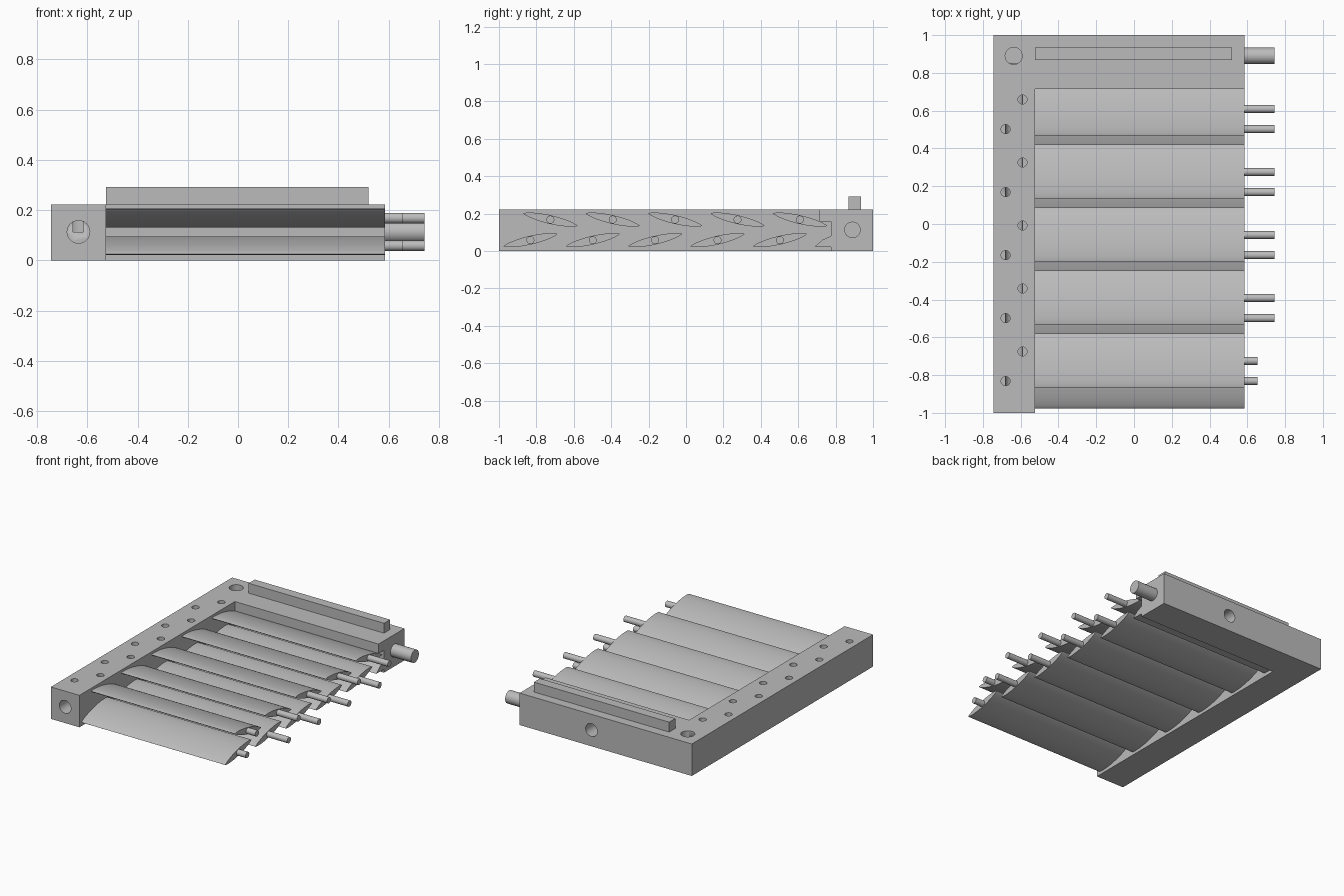
import bpy, bmesh
from math import cos, sin, pi, radians
from mathutils import Matrix, Vector

cube = bpy.data.objects.get("Cube")
if cube:
    bpy.data.objects.remove(cube, do_unlink=True)

grey = bpy.data.materials.new("satin grey")
grey.use_nodes = True
colour = (0.5, 0.5, 0.5, 1)
grey.diffuse_color = colour
grey.node_tree.nodes["Principled BSDF"].inputs["Base Color"].default_value = colour

LEFT, INNER, RIGHT, TOP = -0.745, -0.525, 0.585, 0.223


def finish(name, bm, smooth=True):
    bmesh.ops.recalc_face_normals(bm, faces=bm.faces)
    mesh = bpy.data.meshes.new(name)
    bm.to_mesh(mesh)
    bm.free()
    mesh.materials.append(grey)
    ob = bpy.data.objects.new(name, mesh)
    bpy.context.collection.objects.link(ob)
    if smooth:
        bpy.ops.object.select_all(action='DESELECT')
        ob.select_set(True)
        bpy.context.view_layer.objects.active = ob
        bpy.ops.object.shade_smooth_by_angle(angle=radians(35))
    return ob


def extrude(name, outline, axis_vector, smooth=True):
    """Prism from a closed outline of 3D points."""
    bm = bmesh.new()
    face = bm.faces.new([bm.verts.new(p) for p in outline])
    new = bmesh.ops.extrude_face_region(bm, geom=[face])["geom"]
    verts = [g for g in new if isinstance(g, bmesh.types.BMVert)]
    bmesh.ops.translate(bm, verts=verts, vec=axis_vector)
    return finish(name, bm, smooth)


def box(name, lo, hi):
    outline = [(lo[0], lo[1], lo[2]), (hi[0], lo[1], lo[2]),
               (hi[0], hi[1], lo[2]), (lo[0], hi[1], lo[2])]
    return extrude(name, outline, (0, 0, hi[2] - lo[2]), False)


def rod(name, start, end, radius):
    a, b = Vector(start), Vector(end)
    turn = (b - a).to_track_quat('Z', 'Y').to_matrix().to_4x4()
    bm = bmesh.new()
    bmesh.ops.create_cone(bm, cap_ends=True, segments=32, radius1=radius,
                          radius2=radius, depth=(b - a).length,
                          matrix=Matrix.Translation((a + b) / 2) @ turn)
    return finish(name, bm)


def drill(target, cutters):
    for cutter in cutters:
        mod = target.modifiers.new("hole", 'BOOLEAN')
        mod.object = cutter
        mod.solver = 'EXACT'
        cutter.hide_render = True
        cutter.hide_viewport = True
        cutter.display_type = 'WIRE'


def blade_outline(y, z, tilt):
    """Slim lens section, tilted about its pivot."""
    pts = []
    for i in range(48):
        t = 2 * pi * i / 48
        u = 0.148 * cos(t)
        v = 0.023 * sin(t) * abs(sin(t)) ** 0.4
        pts.append((INNER, y + u * cos(tilt) - v * sin(tilt),
                    z + u * sin(tilt) + v * cos(tilt)))
    return pts


# Blade rows and pivot pins
upper = [-0.725 + 0.3335 * i for i in range(5)]
lower = [y - 0.107 for y in upper]
for row, ys, z, tilt in (("upper", upper, 0.168, radians(-13)),
                         ("lower", lower, 0.058, radians(13))):
    for i, y in enumerate(ys):
        extrude(f"{row}_blade_{i + 1}", blade_outline(y, z, tilt), (RIGHT - INNER, 0, 0))
        end = 0.655 if i == 0 else 0.743
        rod(f"{row}_pin_{i + 1}", (RIGHT - 0.02, y, z), (end, y, z), 0.021)

# Side bar with bores and screw holes
side = box("side_bar", (LEFT, -1, 0), (INNER, 1, TOP))
bore = [rod("front_bore_cutter", (-0.635, -1.1, 0.113), (-0.635, 0.85, 0.113), 0.045),
        rod("top_bore_cutter", (-0.637, 0.89, 0.113), (-0.637, 0.89, 0.4), 0.045)]
for i, (a, b) in enumerate(zip(upper, lower)):
    for x, y in ((-0.59, a + 0.05), (-0.68, b)):
        bore.append(rod("screw_hole_cutter", (x, y, 0.12), (x, y, 0.4), 0.024))
drill(side, bore)

# Back bar with overhanging lip and lower ledge
profile = [(1, 0), (1, TOP), (0.715, TOP), (0.715, 0.157), (0.775, 0.157),
           (0.775, 0.08), (0.73, 0.06), (0.69, 0.025), (0.775, 0.022), (0.775, 0)]
back = extrude("back_bar", [(INNER, y, z) for y, z in profile], (RIGHT - INNER, 0, 0), False)
drill(back, [rod("back_bore_cutter", (0.03, 1.1, 0.113), (0.03, 0.87, 0.113), 0.045)])

# Top rail and end spigot
box("top_rail", (INNER, 0.868, TOP), (0.52, 0.935, 0.292))
rod("end_spigot", (RIGHT - 0.03, 0.89, 0.113), (0.743, 0.89, 0.113), 0.044)
